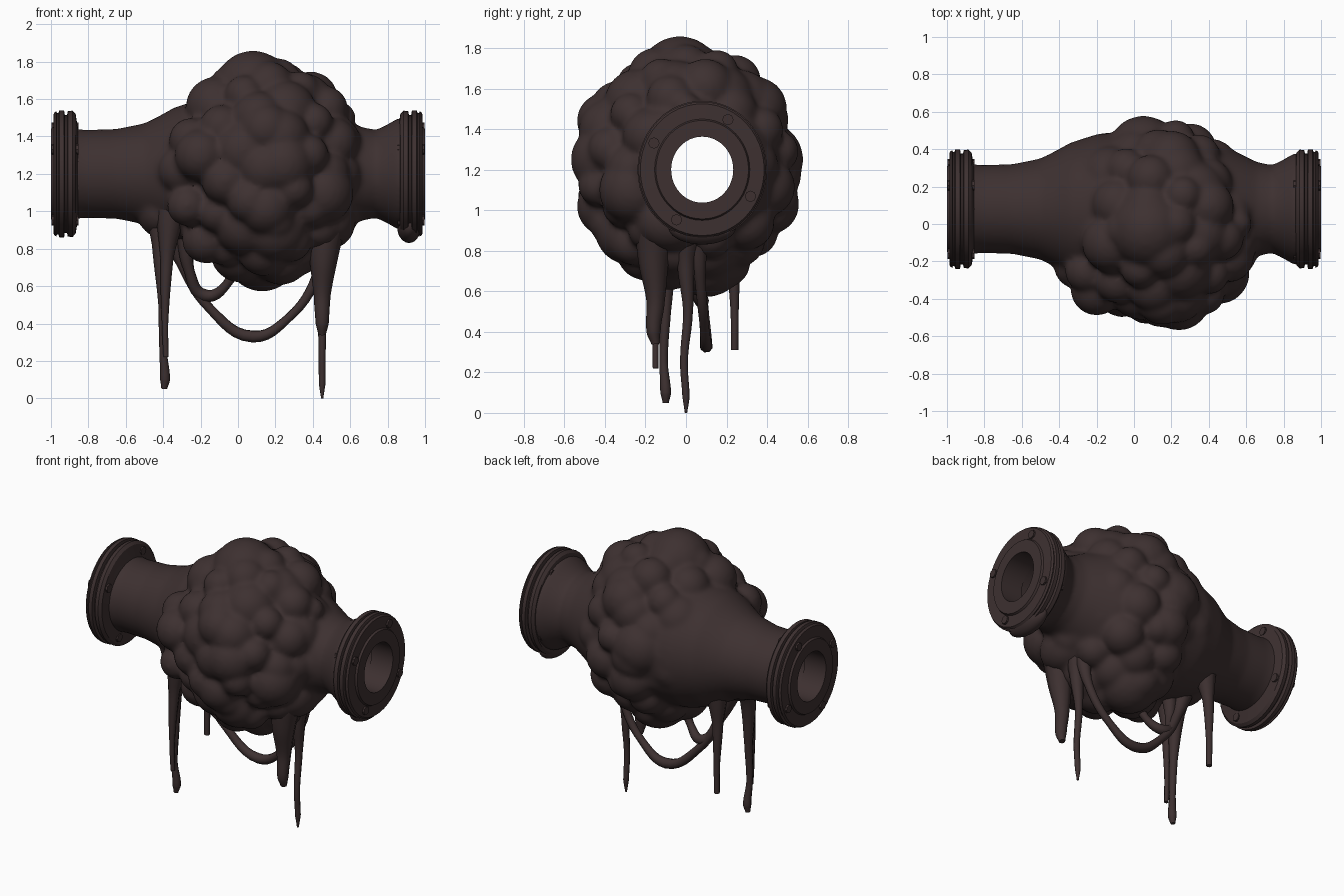
import bpy, bmesh, math, random
from mathutils import Matrix, Vector

if "Cube" in bpy.data.objects:
    bpy.data.objects.remove(bpy.data.objects["Cube"])
random.seed(7)
AXIS_Y, AXIS_Z, BORE = 0.08, 1.2, 0.163

mat = bpy.data.materials.new("dark brown flesh")
mat.use_nodes = True
COLOR = (0.047, 0.03, 0.03, 1)
mat.diffuse_color = COLOR
mat.node_tree.nodes["Principled BSDF"].inputs["Base Color"].default_value = COLOR


def finish(name, bm):
    bmesh.ops.recalc_face_normals(bm, faces=bm.faces[:])
    mesh = bpy.data.meshes.new(name)
    bm.to_mesh(mesh)
    bm.free()
    obj = bpy.data.objects.new(name, mesh)
    bpy.context.collection.objects.link(obj)
    mesh.materials.append(mat)
    return obj


def activate(obj):
    bpy.ops.object.select_all(action='DESELECT')
    obj.select_set(True)
    bpy.context.view_layer.objects.active = obj


def smooth(obj, angle=40):
    activate(obj)
    bpy.ops.object.shade_smooth_by_angle(angle=math.radians(angle))


def revolve(bm, profile, closed=False, squash=1.0, steps=48):
    """Turn (x, radius) points about the pipe axis."""
    rings = []
    for x, r in profile:
        rings.append([bm.verts.new((x, AXIS_Y + squash * r * math.cos(a), AXIS_Z + r * math.sin(a)))
                      for a in (2 * math.pi * i / steps for i in range(steps))])
    pairs = list(zip(rings, rings[1:]))
    if closed:
        pairs.append((rings[-1], rings[0]))
    else:
        bm.faces.new(rings[0])
        bm.faces.new(rings[-1])
    for a, b in pairs:
        for i in range(steps):
            j = (i + 1) % steps
            bm.faces.new((a[i], a[j], b[j], b[i]))


def ball(bm, center, size):
    m = Matrix.Translation(center) @ Matrix.Diagonal((*size, 1))
    bmesh.ops.create_icosphere(bm, subdivisions=3, radius=1, matrix=m)


# Lumpy body: pipe necks, core and lobes fused together
bm = bmesh.new()
revolve(bm, [(-0.9, 0.245), (-0.82, 0.235), (-0.65, 0.24), (-0.5, 0.27), (-0.42, 0.31), (-0.34, 0.355),
             (-0.2, 0.4), (0.0, 0.42), (0.3, 0.4), (0.46, 0.35), (0.58, 0.29), (0.66, 0.25),
             (0.74, 0.235), (0.8, 0.265), (0.86, 0.3), (0.9, 0.3)])
center = Vector((0.15, 0, 1.22))
ball(bm, center, (0.45, 0.49, 0.54))
COUNT = 75
for i in range(COUNT):
    z = 1 - 2 * (i + 0.5) / COUNT
    a = i * math.pi * (3 - math.sqrt(5))
    w = math.sqrt(1 - z * z)
    d = Vector((w * math.cos(a), w * math.sin(a), z))
    # Leave the necks clear
    if d.x > 0.9 or d.x < -0.8 or (d.x < -0.65 and d.y > 0.1):
        continue
    r = random.uniform(0.1, 0.17)
    reach = random.uniform(0.95, 1.02)
    spot = center + Vector([d[k] * (s * reach - r) for k, s in enumerate((0.54, 0.57, 0.63))])
    ball(bm, spot, (r, r, r))
# Large lobes that set the outline
for x, y, z, r in [(0.08, -0.03, 1.65, 0.21), (0.32, 0.16, 1.54, 0.18), (-0.12, -0.1, 1.56, 0.16),
                   (0.13, 0.1, 0.77, 0.2), (0.05, 0.39, 1.25, 0.19), (0.24, -0.4, 1.25, 0.17),
                   (0.45, -0.26, 1.1, 0.17), (0.5, -0.1, 1.36, 0.16), (-0.2, -0.35, 1.3, 0.14),
                   (0.55, 0.0, 1.5, 0.08), (0.2, 0.34, 1.5, 0.16), (-0.17, -0.15, 0.85, 0.13),
                   (0.48, 0.05, 1.02, 0.17), (-0.3, -0.22, 1.22, 0.13), (-0.27, -0.26, 1.03, 0.11),
                   (-0.25, -0.25, 1.38, 0.12), (0.15, -0.4, 1.44, 0.14), (0.15, -0.39, 1.02, 0.15),
                   (0.1, 0.41, 1.03, 0.15), (0.44, 0.18, 1.25, 0.18), (0.2, -0.28, 0.9, 0.17),
                   (-0.14, 0.31, 1.15, 0.18), (-0.12, 0.25, 1.42, 0.17), (0.3, -0.05, 0.82, 0.17),
                   (0.12, 0.18, 0.75, 0.14), (0.52, -0.15, 1.2, 0.14), (0.35, -0.05, 1.58, 0.16)]:
    ball(bm, (x, y, z), (r, r, r))
# Webbed roots where the drips leave the necks
for spot, size in [((-0.42, 0.0, 1.0), (0.12, 0.16, 0.14)), ((-0.36, 0.2, 1.04), (0.12, 0.12, 0.13)),
                   ((0.5, -0.07, 0.95), (0.13, 0.18, 0.15))]:
    ball(bm, spot, size)
body = finish("lumpy_body", bm)

# Bore running right through
bm = bmesh.new()
revolve(bm, [(-1.2, BORE), (1.2, BORE)])
cutter = finish("bore_cutter", bm)
cutter.hide_render = True

activate(body)
mod = body.modifiers.new("fuse", 'REMESH')
mod.mode, mod.voxel_size = 'VOXEL', 0.016
mod = body.modifiers.new("soften", 'SMOOTH')
mod.factor, mod.iterations = 0.5, 8
mod = body.modifiers.new("bore", 'BOOLEAN')
mod.operation, mod.object, mod.solver = 'DIFFERENCE', cutter, 'EXACT'
for name in [m.name for m in body.modifiers]:
    bpy.ops.object.modifier_apply(modifier=name)
bpy.data.objects.remove(cutter)
smooth(body, 50)

# Stacked flanges with a few small bolts on both faces
RIM = [(0.84, BORE), (0.86, 0.27), (0.868, 0.32), (0.885, 0.338), (0.91, 0.335), (0.914, 0.315),
       (0.926, 0.315), (0.93, 0.34), (0.955, 0.34), (0.96, 0.325), (0.968, 0.325), (0.972, 0.335),
       (0.985, 0.325), (0.987, 0.25), (1.0, 0.243), (1.0, BORE)]
for label, side in (("right", -1), ("left", 1)):
    bm = bmesh.new()
    revolve(bm, [(side * x, r) for x, r in RIM], closed=True, squash=0.94)
    smooth(finish(label + "_flange", bm), 30)
    bm = bmesh.new()
    for i in range(4):
        a = math.radians(-28 + 90 * i)
        for x in (0.865, 0.986):
            m = Matrix.Translation((side * x, AXIS_Y + 0.27 * math.cos(a), AXIS_Z + 0.28 * math.sin(a)))
            bmesh.ops.create_cone(bm, cap_ends=True, segments=8, radius1=0.028, radius2=0.028, depth=0.024,
                                  matrix=m @ Matrix.Rotation(math.pi / 2, 4, 'Y'))
    finish(label + "_flange_bolts", bm)

# Sagging lump below the left flange
bm = bmesh.new()
ball(bm, (0.915, 0.08, 0.92), (0.065, 0.17, 0.09))
smooth(finish("flange_sag", bm))


def strand(name, points):
    """Tapered hanging strand; each point is x, y, z, radius."""
    curve = bpy.data.curves.new(name, 'CURVE')
    curve.dimensions = '3D'
    curve.bevel_depth, curve.bevel_resolution, curve.use_fill_caps = 1.0, 2, True
    spline = curve.splines.new('BEZIER')
    spline.bezier_points.add(len(points) - 1)
    spline.resolution_u = 6
    for p, (x, y, z, r) in zip(spline.bezier_points, points):
        p.co, p.radius = (x, y, z), r
        p.handle_left_type = p.handle_right_type = 'AUTO'
    obj = bpy.data.objects.new(name, curve)
    bpy.context.collection.objects.link(obj)
    curve.materials.append(mat)
    activate(obj)
    bpy.ops.object.convert(target='MESH')
    smooth(bpy.context.object, 60)


# Hanging drips and looping strands
strand("long_right_drip", [(-0.41, -0.03, 1.02, 0.09), (-0.41, -0.08, 0.82, 0.05), (-0.4, -0.1, 0.5, 0.026),
                           (-0.4, -0.11, 0.25, 0.02), (-0.39, -0.1, 0.1, 0.027), (-0.395, -0.1, 0.05, 0.015)])
strand("short_right_drip", [(-0.36, -0.12, 1.0, 0.08), (-0.38, -0.14, 0.75, 0.035),
                            (-0.39, -0.15, 0.4, 0.017), (-0.385, -0.15, 0.22, 0.014)])
strand("rear_right_drip", [(-0.38, 0.21, 1.02, 0.08), (-0.4, 0.23, 0.78, 0.035),
                           (-0.4, 0.24, 0.5, 0.02), (-0.4, 0.24, 0.31, 0.018)])
strand("long_left_drip", [(0.48, 0.02, 1.0, 0.1), (0.46, 0.0, 0.75, 0.045), (0.45, 0.01, 0.5, 0.024),
                          (0.45, -0.01, 0.25, 0.019), (0.45, 0.0, 0.08, 0.018), (0.45, 0.0, 0.0, 0.006)])
strand("thick_left_drip", [(0.48, -0.14, 1.0, 0.12), (0.46, -0.16, 0.78, 0.08), (0.45, -0.15, 0.55, 0.045),
                           (0.45, -0.16, 0.4, 0.035), (0.45, -0.15, 0.34, 0.02)])
strand("large_loop", [(-0.38, 0.03, 0.95, 0.07), (-0.3, 0.06, 0.72, 0.03), (-0.15, 0.09, 0.48, 0.026),
                      (0.08, 0.1, 0.33, 0.033), (0.27, 0.09, 0.43, 0.024), (0.42, 0.07, 0.65, 0.028),
                      (0.46, 0.05, 0.9, 0.06)])
strand("small_loop", [(-0.28, 0.0, 0.9, 0.055), (-0.26, 0.03, 0.68, 0.028), (-0.18, 0.08, 0.55, 0.034),
                      (-0.06, 0.04, 0.61, 0.024), (-0.01, 0.02, 0.78, 0.04)])
